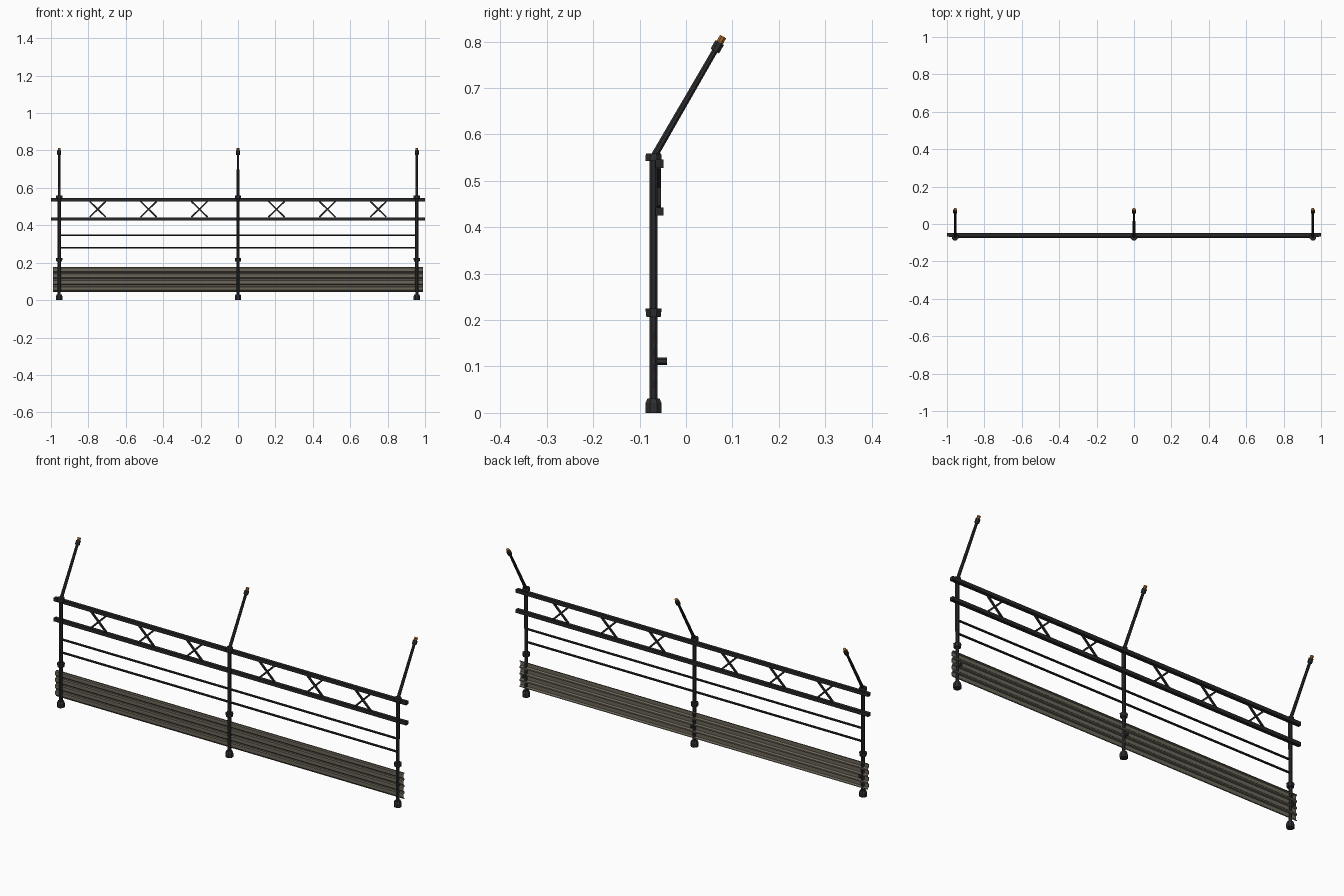
import bpy, bmesh, math
from mathutils import Vector

if "Cube" in bpy.data.objects:
    bpy.data.objects.remove(bpy.data.objects["Cube"])


def material(name, r, g, b):
    m = bpy.data.materials.new(name)
    m.diffuse_color = (r, g, b, 1)
    m.use_nodes = True
    m.node_tree.nodes["Principled BSDF"].inputs["Base Color"].default_value = m.diffuse_color
    return m


IRON = material("dark iron", 0.026, 0.027, 0.029)
RAIL = material("black rail", 0.019, 0.020, 0.022)
PANEL = material("weathered panel", 0.150, 0.134, 0.102)
AMBER = material("amber tip", 0.34, 0.12, 0.02)


def finish(name, bm, mat):
    bmesh.ops.recalc_face_normals(bm, faces=bm.faces[:])
    me = bpy.data.meshes.new(name)
    bm.to_mesh(me)
    bm.free()
    me.materials.append(mat)
    ob = bpy.data.objects.new(name, me)
    bpy.context.collection.objects.link(ob)
    return ob


def rod(name, a, b, r1, r2, mat, sides=8):
    """Tapered prism from point a to point b, flats facing the axes."""
    a, b = Vector(a), Vector(b)
    d = (b - a).normalized()
    u = Vector((1, 0, 0)) if abs(d.x) < 0.7 else Vector((0, 1, 0))
    u = (u - d * u.dot(d)).normalized()
    v = d.cross(u)
    bm = bmesh.new()
    rings = []
    for p, r in ((a, r1), (b, r2)):
        ring = []
        for i in range(sides):
            t = math.tau * (i + 0.5) / sides
            rr = r / math.cos(math.pi / sides)
            ring.append(bm.verts.new(p + (u * math.cos(t) + v * math.sin(t)) * rr))
        rings.append(ring)
    for i in range(sides):
        j = (i + 1) % sides
        bm.faces.new((rings[0][i], rings[0][j], rings[1][j], rings[1][i]))
    bm.faces.new(rings[0])
    bm.faces.new(rings[1])
    return finish(name, bm, mat)


def box(name, lo, hi, mat):
    bm = bmesh.new()
    bmesh.ops.create_cube(bm, size=1)
    for v in bm.verts:
        v.co = [lo[k] + (v.co[k] + 0.5) * (hi[k] - lo[k]) for k in range(3)]
    return finish(name, bm, mat)


PY = -0.07                                   # post line
ARM = Vector((0, 0.5, math.sqrt(3) / 2))     # arm leans back 30 degrees

# posts with base, collar, cap, leaning arm and panel bolt
for x in (-0.956, 0, 0.956):
    def at(z):
        return (x, PY, z)
    rod("post", at(0.02), at(0.55), 0.0083, 0.0088, IRON)
    rod("post_base", at(0), at(0.021), 0.0172, 0.0172, IRON)
    rod("post_base_top", at(0.021), at(0.031), 0.0172, 0.013, IRON)
    rod("post_collar", at(0.207), at(0.225), 0.0155, 0.0175, IRON)
    rod("post_cap", at(0.543), at(0.559), 0.0175, 0.0165, IRON)
    start = Vector(at(0.551))
    rod("arm", start, start + ARM * 0.27, 0.0075, 0.0062, IRON)
    rod("arm_collar", start + ARM * 0.264, start + ARM * 0.285, 0.0105, 0.0105, IRON)
    rod("arm_tip", start + ARM * 0.28, start + ARM * 0.30, 0.0075, 0.0075, AMBER)
    rod("panel_bolt", (x, -0.066, 0.111), (x, -0.041, 0.111), 0.0068, 0.0068, IRON, 6)

# two square rails along the back of the posts
for z in (0.537, 0.434):
    box("main_rail", (-1, -0.066, z - 0.009), (1, -0.048, z + 0.009), RAIL)

# thin round wires between the posts
for z in (0.347, 0.280):
    rod("thin_rail", (-0.956, PY, z), (0.956, PY, z), 0.005, 0.005, RAIL)

# crossed braces between the main rails
for side in (-1, 1):
    for k in range(3):
        cx = side * (0.206 + 0.272 * k)
        for s in (-1, 1):
            rod("cross_brace", (cx - s * 0.043, -0.058, 0.444),
                (cx + s * 0.043, -0.058, 0.528), 0.0042, 0.0042, RAIL, 4)

# ribbed panel: shallow horizontal ribs, extruded along x
RIBS, Z0, Z1, T = 4, 0.044, 0.178, 0.0025
pitch = (Z1 - Z0) / RIBS
profile = []
for i in range(RIBS):
    for f, y in ((0.0, -0.0635), (0.1, -0.0635), (0.28, -0.0705), (0.82, -0.0705), (0.9, -0.0635)):
        profile.append((y, Z0 + (i + f) * pitch))
profile.append((-0.0635, Z1))
bm = bmesh.new()
loop = profile + [(y + T, z) for y, z in reversed(profile)]
ends = [[bm.verts.new((x, y, z)) for y, z in loop] for x in (-0.988, 0.988)]
n, m = len(loop), len(profile)
for i in range(n):
    j = (i + 1) % n
    bm.faces.new((ends[0][i], ends[0][j], ends[1][j], ends[1][i]))
for e in ends:
    for i in range(m - 1):
        bm.faces.new((e[i], e[i + 1], e[n - 2 - i], e[n - 1 - i]))
finish("ribbed_panel", bm, PANEL)
